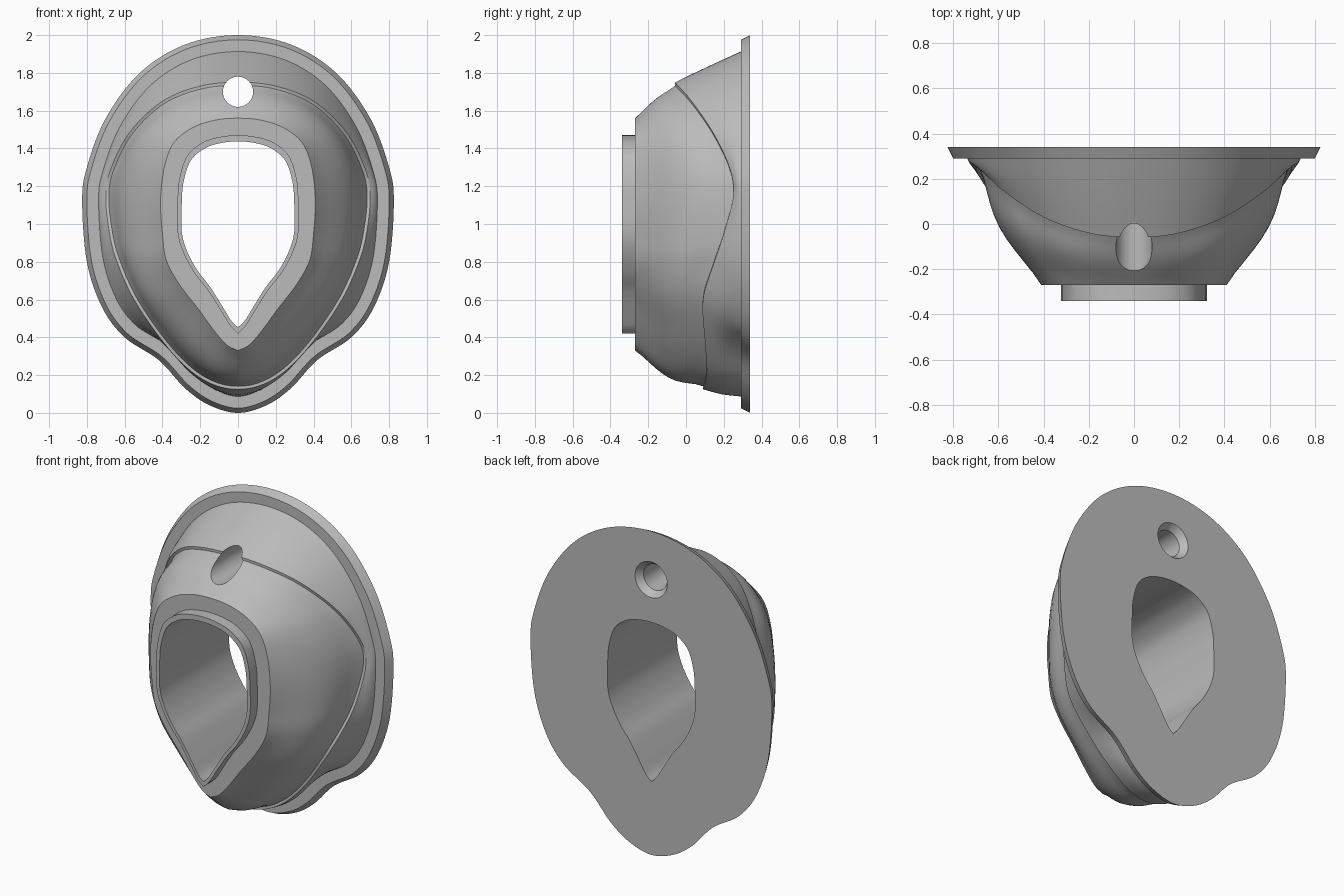
import bpy
import math
from mathutils import Vector

cube = bpy.data.objects.get("Cube")
if cube:
    bpy.data.objects.remove(cube, do_unlink=True)

STEPS = 8
BACK, FLANGE, FACE, NOSE = 0.34, 0.29, -0.27, -0.34

# Half outlines (x, z), from the top centre down to the bottom centre
FLANGE_LINE = [(0, 2), (.28, 1.95), (.52, 1.8), (.7, 1.56), (.8, 1.3), (.825, 1.12), (.8, .8),
               (.72, .56), (.6, .4), (.42, .28), (.28, .13), (.15, .04), (0, 0)]
FACE_LINE = [(0, 1.56), (.12, 1.55), (.24, 1.51), (.34, 1.43), (.39, 1.3), (.41, 1.12), (.4, .95),
             (.38, .81), (.31, .68), (.21, .55), (.13, .44), (.06, .36), (0, .33)]
COLLAR_LINE = [(0, 1.47), (.1, 1.46), (.19, 1.43), (.27, 1.36), (.31, 1.24), (.32, 1.12), (.32, .96),
               (.29, .85), (.23, .74), (.16, .65), (.09, .54), (.04, .46), (0, .42)]
# The step line also wanders in depth (x, z, y)
STEP_LINE = [(0, 1.75, -.06), (.2, 1.73, -.04), (.4, 1.65, .03), (.57, 1.49, .14), (.67, 1.3, .23),
             (.7, 1.15, .25), (.68, .95, .2), (.64, .8, .15), (.55, .6, .09), (.4, .38, .1),
             (.26, .23, .11), (.13, .15, .1), (0, .125, .09)]


def flip(p):
    return Vector((-p.x, p.y, p.z))


def ring(points, depth=0.0, pointed=False):
    """Smooth a half outline through its points and mirror it into a closed ring."""
    pts = [Vector((p[0], p[2] if len(p) > 2 else depth, p[1])) for p in points]
    tail = 2 * pts[-1] - pts[-2] if pointed else flip(pts[-2])
    pts = [flip(pts[1])] + pts + [tail]
    half = []
    for a, b, c, d in zip(pts, pts[1:], pts[2:], pts[3:]):
        for k in range(STEPS):
            t = k / STEPS
            half.append(0.5 * (2 * b + (c - a) * t + (2 * a - 5 * b + 4 * c - d) * t ** 2
                               + (3 * b - a - 3 * c + d) * t ** 3))
    half.append(pts[-2])
    return half + [flip(p) for p in reversed(half[1:-1])]


def normals(loop):
    """Outward direction in the x-z plane at each ring point."""
    out = []
    for i in range(len(loop)):
        t = loop[(i + 1) % len(loop)] - loop[i - 1]
        out.append(Vector((-t.z, 0, t.x)).normalized())
    return out


def inset(loop, amount):
    return [p - n * amount for p, n in zip(loop, normals(loop))]


def at_depth(loop, y):
    return [Vector((p.x, y, p.z)) for p in loop]


def blend(a, b, count, bulge):
    """Intermediate rings from a to b, swelling outwards, least at the top."""
    size = len(a)
    result = []
    for k in range(1, count):
        t = k / count
        swell = bulge * math.sin(math.pi * t) ** 1.5
        loop = []
        for i, (p, q, n) in enumerate(zip(a, b, normals(a))):
            drop = min(i, size - i) / (size / 2)
            loop.append(p.lerp(q, t) + n * swell * min(1, 0.2 + 2.5 * drop))
        result.append(loop)
    return result


def loft(name, rings, closed):
    """Skin a series of rings; closed joins the last ring to the first."""
    n, m = len(rings[0]), len(rings)
    faces = []
    for r in range(m if closed else m - 1):
        s = (r + 1) % m
        for i in range(n):
            j = (i + 1) % n
            faces.append((r * n + i, r * n + j, s * n + j, s * n + i))
    if not closed:
        faces += [tuple(reversed(range(n))), tuple(range((m - 1) * n, m * n))]
    mesh = bpy.data.meshes.new(name)
    mesh.from_pydata([p for loop in rings for p in loop], [], faces)
    obj = bpy.data.objects.new(name, mesh)
    bpy.context.collection.objects.link(obj)
    bpy.context.view_layer.objects.active = obj
    bpy.ops.object.select_all(action='DESELECT')
    obj.select_set(True)
    bpy.ops.object.mode_set(mode='EDIT')
    bpy.ops.mesh.select_all(action='SELECT')
    bpy.ops.mesh.normals_make_consistent(inside=False)
    bpy.ops.object.mode_set(mode='OBJECT')
    return obj


# Rings from the back flange, over the shell, to the collar and through the bore
flange = ring(FLANGE_LINE, BACK)
shell_base = at_depth(inset(flange, 0.087), FLANGE)
step_outer = ring(STEP_LINE)
step_inner = inset(step_outer, 0.016)
face = ring(FACE_LINE, FACE, pointed=True)
collar = ring(COLLAR_LINE, FACE, pointed=True)
bore = [Vector((p.x * 0.93, NOSE, 0.945 + (p.z - 0.945) * 0.938)) for p in collar]

rings = [flange, at_depth(inset(flange, 0.025), FLANGE), shell_base]
rings += blend(shell_base, step_outer, 4, 0.008)
rings += [step_outer, step_inner]
rings += blend(step_inner, face, 10, 0.05)
rings += [face, collar, at_depth(collar, NOSE), bore, at_depth(bore, BACK)]
body = loft("flanged_shell", rings, closed=True)

# Round through hole with a countersink at the back
profile = [(-0.6, 0.08), (0.30, 0.08), (BACK, 0.11), (0.4, 0.11)]
circles = [[Vector((r * math.cos(a), y, 1.7 + r * math.sin(a)))
            for a in (math.tau * k / 48 for k in range(48))] for y, r in profile]
cutter = loft("hole_cutter", circles, closed=False)
cutter.hide_render = True

cut = body.modifiers.new("hole", 'BOOLEAN')
cut.operation = 'DIFFERENCE'
cut.solver = 'EXACT'
cut.object = cutter
bpy.ops.object.select_all(action='DESELECT')
body.select_set(True)
bpy.context.view_layer.objects.active = body
bpy.ops.object.modifier_apply(modifier=cut.name)
bpy.data.objects.remove(cutter, do_unlink=True)

# Single plain grey finish
grey = bpy.data.materials.new("plain_grey")
grey.use_nodes = True
colour = (0.5, 0.5, 0.5, 1)
grey.diffuse_color = colour
grey.node_tree.nodes["Principled BSDF"].inputs["Base Color"].default_value = colour
body.data.materials.clear()
body.data.materials.append(grey)
bpy.ops.object.shade_smooth_by_angle(angle=math.radians(30))
